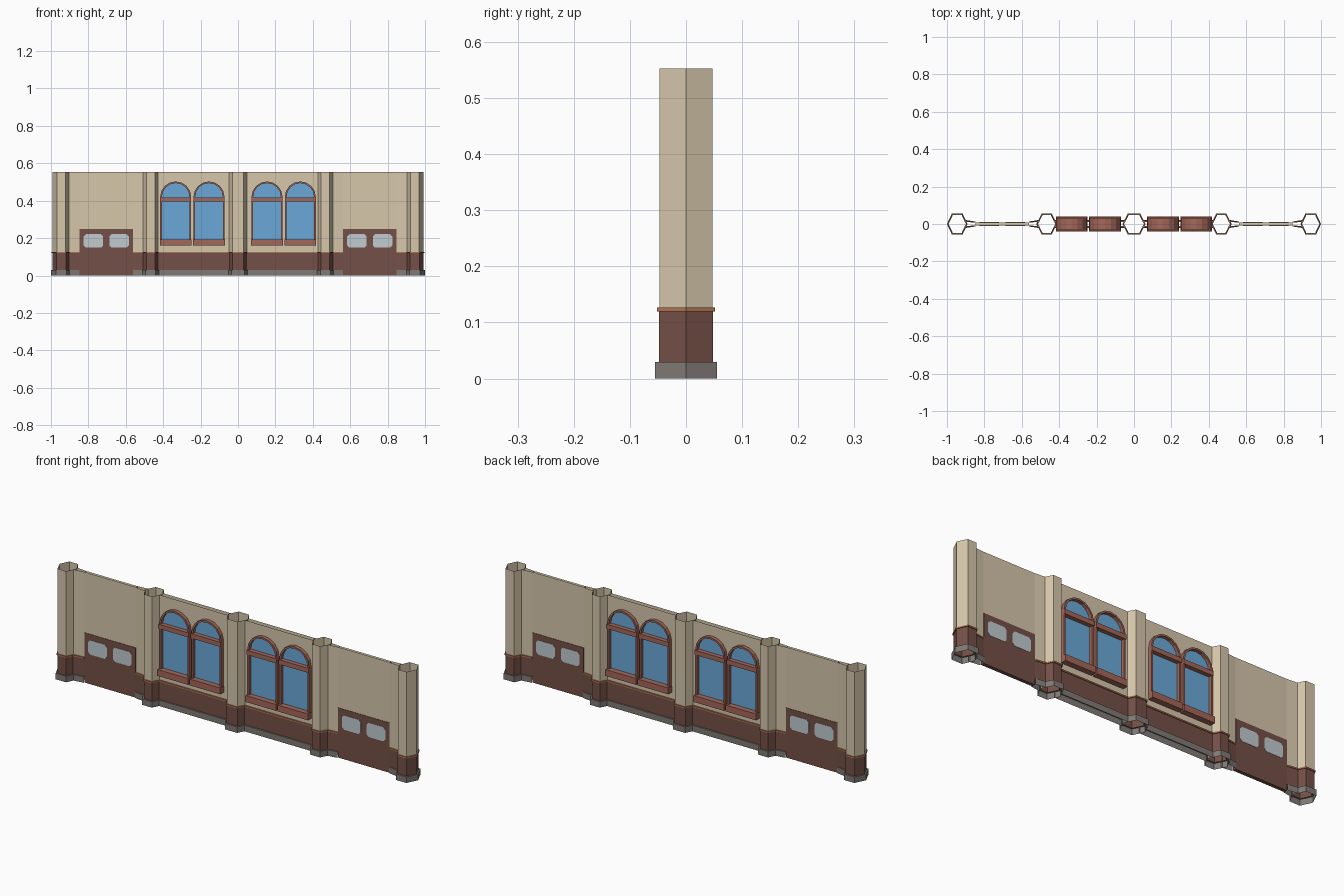
import bpy, bmesh, math

cube = bpy.data.objects.get("Cube")
if cube:
    bpy.data.objects.remove(cube, do_unlink=True)


def material(name, rgb):
    """Make a flat material from 0-255 sRGB values."""
    lin = [((c / 255 + 0.055) / 1.055) ** 2.4 for c in rgb] + [1.0]
    m = bpy.data.materials.new(name)
    m.use_nodes = True
    m.diffuse_color = lin
    bsdf = m.node_tree.nodes["Principled BSDF"]
    bsdf.inputs["Base Color"].default_value = lin
    bsdf.inputs["Roughness"].default_value = 0.8
    return m


TAN = material("tan plaster", (214, 199, 171))
BROWN = material("dark brown", (116, 80, 71))
TRIM = material("orange brown trim", (176, 115, 80))
FRAME = material("red brown frame", (164, 103, 88))
STONE = material("grey stone", (128, 122, 117))
GLASS = material("blue glass", (107, 169, 216))
PALE = material("pale door glass", (193, 203, 208))

HEIGHT = 0.553
BASE, DADO, RAIL = 0.03, 0.12, 0.127


def finish(name, bm, mats, rule=None):
    bmesh.ops.recalc_face_normals(bm, faces=bm.faces)
    if rule:
        for f in bm.faces:
            f.material_index = rule(f.calc_center_median().z)
    mesh = bpy.data.meshes.new(name)
    bm.to_mesh(mesh)
    bm.free()
    for m in mats:
        mesh.materials.append(m)
    ob = bpy.data.objects.new(name, mesh)
    bpy.context.collection.objects.link(ob)
    return ob


def band(z):
    """Material slot by height: stone, dado, rail, plaster."""
    return 0 if z <= BASE + 1e-4 else 1 if z < DADO - 1e-4 else 2 if z < RAIL + 1e-4 else 3


BANDS = [STONE, BROWN, TRIM, TAN]


def stepped(base, dado, rail, wall):
    """Vertical profile of (offset, height) with plinth, dado and rail."""
    return [(base, 0), (base, BASE), (dado, BASE), (dado, DADO), (rail, DADO),
            (rail, RAIL), (wall, RAIL), (wall, HEIGHT)]


def column(name, cx, tip, flat):
    """Hollow six-sided column with stepped plinth and rail."""
    bm = bmesh.new()
    rings = []
    for off, z in stepped(0.0085, 0.001, 0.005, 0):
        t, f, d = tip + off, flat + off * 0.6, 0.047 + off
        rings.append([bm.verts.new((cx + x, y, z)) for x, y in
                      ((t, 0), (f, d), (-f, d), (-t, 0), (-f, -d), (f, -d))])
    for a, b in zip(rings, rings[1:]):
        for i in range(6):
            j = (i + 1) % 6
            bm.faces.new((a[i], a[j], b[j], b[i]))
    finish(name, bm, BANDS, band)


def wall(name, x0, x1, profile, k0=1, k1=1):
    """Two-sided wall strip; k0 and k1 scale its thickness at each end."""
    bm = bmesh.new()
    for side in (-1, 1):
        cols = [[bm.verts.new((x, side * y * k, z)) for y, z in profile]
                for x, k in ((x0, k0), (x1, k1))]
        for i in range(len(profile) - 1):
            bm.faces.new((cols[0][i], cols[1][i], cols[1][i + 1], cols[0][i + 1]))
    finish(name, bm, BANDS, band)


def prism(name, outline, depth, mat):
    """Closed outline in x and z, extruded evenly about y = 0."""
    bm = bmesh.new()
    front, back = ([bm.verts.new((x, y, z)) for x, z in outline] for y in (-depth, depth))
    bm.faces.new(front)
    bm.faces.new(back)
    n = len(outline)
    for i in range(n):
        j = (i + 1) % n
        bm.faces.new((front[i], front[j], back[j], back[i]))
    return finish(name, bm, [mat])


def box(name, x0, x1, z0, z1, depth, mat):
    return prism(name, [(x0, z0), (x1, z0), (x1, z1), (x0, z1)], depth, mat)


def arch(cx, half, z0, spring, segments=8):
    pts = [(cx + half, z0)]
    for i in range(segments + 1):
        a = math.pi * i / segments
        pts.append((cx + half * math.cos(a), spring + half * math.sin(a)))
    return pts + [(cx - half, z0)]


def arched_window(label, cx):
    half, sill_z, spring = 0.083, 0.165, 0.42
    inner = arch(cx, half - 0.009, sill_z, spring)
    outer = arch(cx, half, sill_z, spring)
    prism(label + "_glass", inner, 0.0135, GLASS)
    # Deep surround following the arch
    bm = bmesh.new()
    rows = [[bm.verts.new((x, y, z)) for x, z in path] for path, y in
            ((outer, -0.03), (outer, 0.03), (inner, 0.03), (inner, -0.03))]
    for k in range(4):
        a, b = rows[k], rows[(k + 1) % 4]
        for i in range(len(outer) - 1):
            bm.faces.new((a[i], a[i + 1], b[i + 1], b[i]))
    finish(label + "_surround", bm, [FRAME])
    box(label + "_transom", cx - half, cx + half, 0.395, 0.418, 0.035, FRAME)
    box(label + "_sill", cx - half - 0.002, cx + half + 0.002, 0.16, 0.192, 0.041, FRAME)


# Columns
for side, label in ((-1, "right"), (1, "left")):
    column(label + "_end_column", side * 0.945, 0.0465, 0.024)
    column(label + "_inner_column", side * 0.467, 0.0465, 0.022)
column("centre_column", 0, 0.053, 0.029)

PIER = stepped(0.022, 0.015, 0.019, 0.012)

for side, label in ((-1, "right"), (1, "left")):
    # Window bay with a pair of arched windows
    wall(label + "_window_wall", side * 0.046, side * 0.427, PIER)
    arched_window(label + "_inner_window", side * 0.155)
    arched_window(label + "_outer_window", side * 0.333)

    # Door bay: tapered piers, thin panel above, door with two lights
    wall(label + "_inner_pier", side * 0.506, side * 0.562, PIER, 1, 0.6)
    wall(label + "_outer_pier", side * 0.847, side * 0.906, PIER, 0.6, 1)
    box(label + "_door_overpanel", side * 0.562, side * 0.847, 0.25, HEIGHT, 0.007, TAN)
    box(label + "_door", side * 0.562, side * 0.847, 0, 0.25, 0.009, BROWN)
    for n, cx in (("inner", 0.636), ("outer", 0.773)):
        w, h, c = 0.052, 0.036, 0.012
        corners = [(w, c - h), (w, h - c), (w - c, h), (c - w, h),
                   (-w, h - c), (-w, c - h), (c - w, -h), (w - c, -h)]
        prism(label + "_door_" + n + "_light",
              [(side * cx + x, 0.185 + z) for x, z in corners], 0.0105, PALE)
